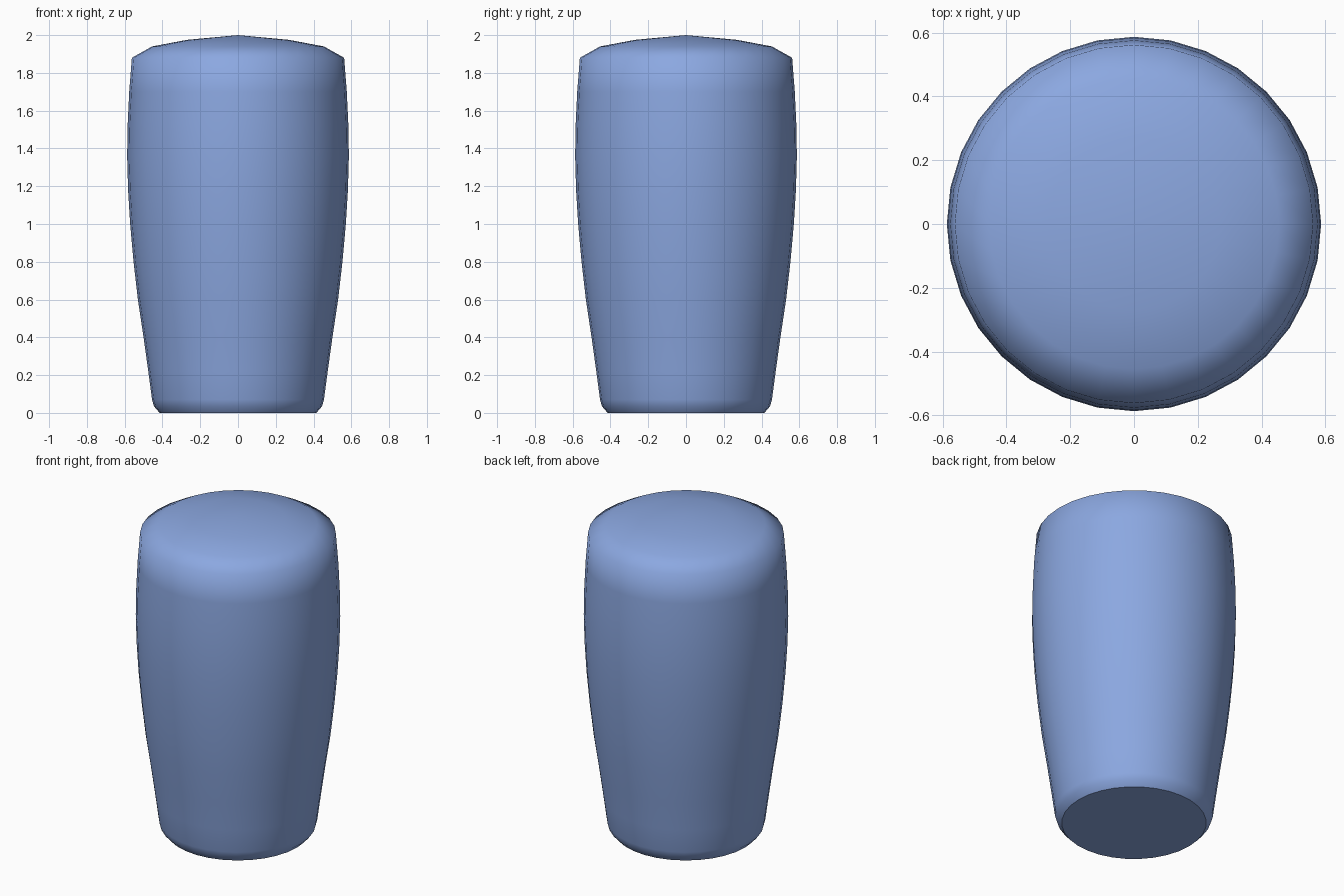
import bpy, bmesh
from math import cos, sin, tau

if "Cube" in bpy.data.objects:
    bpy.data.objects.remove(bpy.data.objects["Cube"])

SIDES = 32
# (radius, height) of the body from base edge to domed top
PROFILE = [(0.415, 0.0), (0.445, 0.035), (0.455, 0.07), (0.475, 0.22), (0.50, 0.40),
           (0.53, 0.60), (0.553, 0.80), (0.571, 1.0), (0.582, 1.18), (0.587, 1.36),
           (0.584, 1.53), (0.576, 1.70), (0.562, 1.88),
           (0.455, 1.94), (0.27, 1.975)]

bm = bmesh.new()
rings = [[bm.verts.new((r * cos(tau * i / SIDES), r * sin(tau * i / SIDES), z))
          for i in range(SIDES)] for r, z in PROFILE]

# Walls
for low, high in zip(rings, rings[1:]):
    for i in range(SIDES):
        j = (i + 1) % SIDES
        bm.faces.new((low[i], low[j], high[j], high[i]))

# Domed top
apex = bm.verts.new((0, 0, 2.0))
for i in range(SIDES):
    bm.faces.new((rings[-1][i], rings[-1][(i + 1) % SIDES], apex))

# Flat base with a crisp edge
base = bm.faces.new(rings[0][::-1])
for f in bm.faces:
    f.smooth = True
for e in base.edges:
    e.smooth = False

mesh = bpy.data.meshes.new("tapered_body")
bm.to_mesh(mesh)
bm.free()
body = bpy.data.objects.new("tapered_body", mesh)
bpy.context.collection.objects.link(body)

# Blue finish
mat = bpy.data.materials.new("blue")
mat.diffuse_color = (0.26, 0.39, 0.75, 1)
mat.use_nodes = True
mat.node_tree.nodes["Principled BSDF"].inputs["Base Color"].default_value = mat.diffuse_color
mesh.materials.append(mat)
